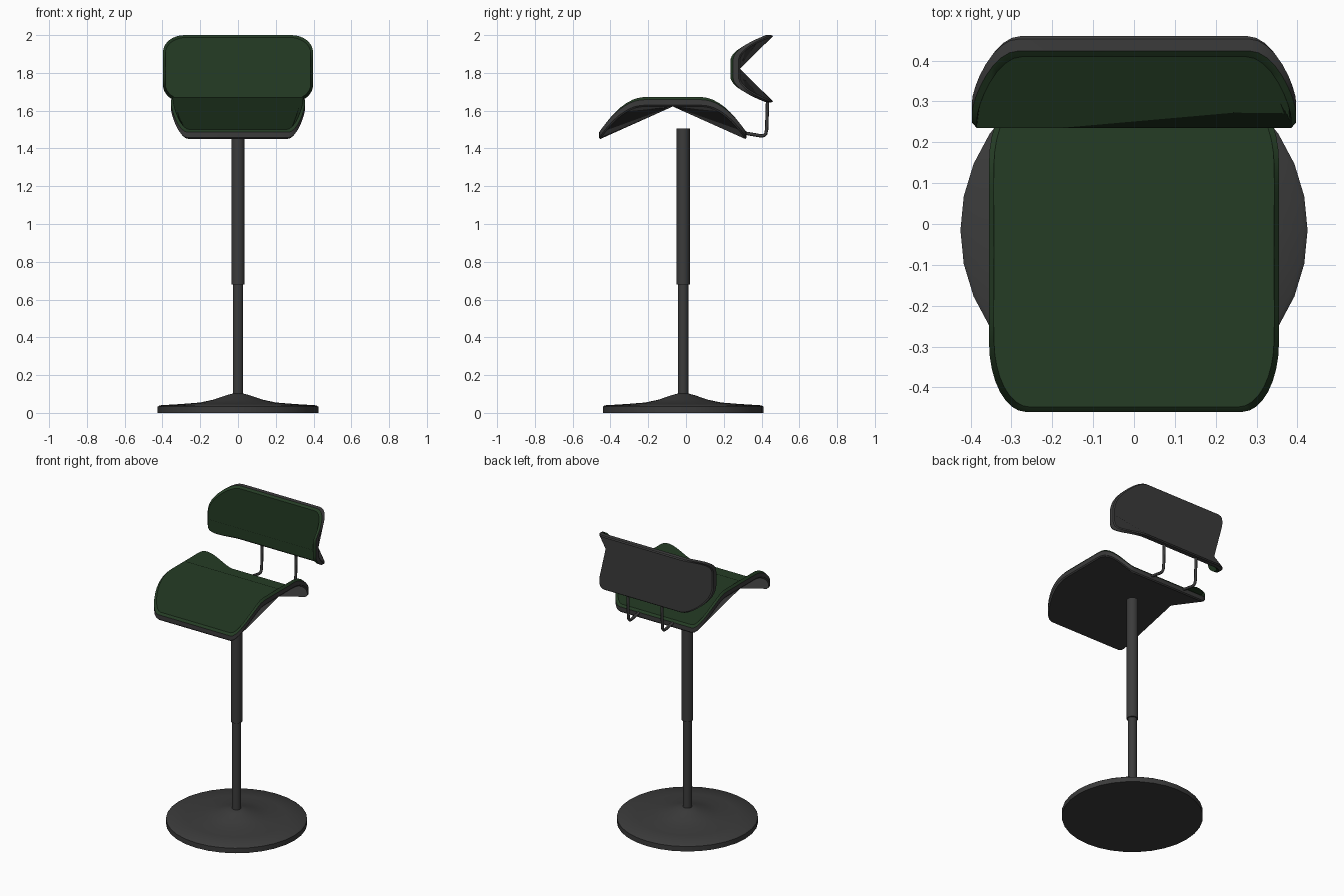
import bpy, bmesh, math
from mathutils import Vector

cube = bpy.data.objects.get("Cube")
if cube:
    bpy.data.objects.remove(cube, do_unlink=True)


def material(name, rgb):
    mat = bpy.data.materials.new(name)
    mat.use_nodes = True
    mat.diffuse_color = (*rgb, 1)
    bsdf = next(n for n in mat.node_tree.nodes if n.type == 'BSDF_PRINCIPLED')
    bsdf.inputs["Base Color"].default_value = (*rgb, 1)
    return mat


GREY = material("dark grey", (0.044, 0.044, 0.044))
GREEN = material("forest green", (0.018, 0.045, 0.018))
POLE_Y = -0.015


def add_object(name, data, mats, location=(0, 0, 0)):
    obj = bpy.data.objects.new(name, data)
    bpy.context.collection.objects.link(obj)
    obj.location = location
    for mat in mats:
        data.materials.append(mat)
    return obj


def smooth(mesh, degrees=35):
    for poly in mesh.polygons:
        poly.use_smooth = True
    mesh.set_sharp_from_angle(angle=math.radians(degrees))


def lathe(name, profile, sides=32):
    """Turn a (radius, height) profile around the pole axis."""
    bm = bmesh.new()
    verts = [bm.verts.new((r, 0, z)) for r, z in profile]
    edges = [bm.edges.new(pair) for pair in zip(verts, verts[1:])]
    bmesh.ops.spin(bm, geom=verts + edges, cent=(0, 0, 0), axis=(0, 0, 1),
                   angle=math.tau, steps=sides)
    bmesh.ops.remove_doubles(bm, verts=bm.verts, dist=0.0005)
    bmesh.ops.recalc_face_normals(bm, faces=bm.faces)
    mesh = bpy.data.meshes.new(name)
    bm.to_mesh(mesh)
    bm.free()
    smooth(mesh)
    return add_object(name, mesh, [GREY], (0, POLE_Y, 0))


def outline(hw, hb, ra, rb, flat):
    """Rounded rectangle, counter-clockwise from the middle of the right side."""
    start, end, arc = flat * hb, hb - rb, 8
    quarter = [(hw, 0)] + [(hw, start + (end - start) * i / 3) for i in range(4)]
    for i in range(1, arc + 1):
        t = math.pi / 2 * i / arc
        quarter.append((hw - ra + ra * math.cos(t), end + rb * math.sin(t)))
    loop = quarter + [(-a, b) for a, b in reversed(quarter)]
    loop += [(-a, -b) for a, b in quarter[1:]]
    loop += [(a, -b) for a, b in reversed(quarter[1:])]
    return loop, len(quarter)


def curved_pad(name, hw, hb, ra, rb, flat, top, drop, location):
    """Bent pad of even thickness; both caps fold along the middle line."""
    loop, n = outline(hw, hb, ra, rb, flat)
    count = len(loop)
    layers = [(0.006, -0.05), (0, -0.043), (0, -0.014), (0.012, 0)]
    verts = []
    for inset, level in layers:
        for a, b in loop:
            u = max(0, (abs(b) / hb - flat) / (1 - flat))
            verts.append((a * (1 - inset / hw), b * (1 - inset / hb),
                          top - drop * u * u + level))

    # rim bands
    faces, colours, normals = [], [], []
    for layer in range(len(layers) - 1):
        base = layer * count
        for i in range(count):
            j = (i + 1) % count
            faces.append((base + i, base + j, base + count + j, base + count + i))
            colours.append(1 if layer == 2 else 0)
            normals.append((0, 0, 0))

    # caps: two sloping panels and the fans that join them to the side rims
    right, left = 0, 2 * n - 1
    cap = [(right, n - 1, n, left), (left, 3 * n - 2, 3 * n - 1, right)]
    for hub, first, last in ((right, 1, n - 1), (left, n, 2 * n - 2),
                             (left, 2 * n, 3 * n - 2), (right, 3 * n - 1, count - 1)):
        cap += [(hub, i, i + 1) for i in range(first, last)]
    shift = (len(layers) - 1) * count
    for face in cap:
        faces.append(tuple(i + shift for i in face))
        colours.append(1)
        normals.append((0, 0, 1))
        faces.append(tuple(reversed(face)))
        colours.append(0)
        normals.append((0, 0, -1))

    mesh = bpy.data.meshes.new(name)
    mesh.from_pydata(verts, [], faces)
    obj = add_object(name, mesh, [GREY, GREEN], location)
    for poly, colour in zip(mesh.polygons, colours):
        poly.material_index = colour
    smooth(mesh)
    # each cap is shaded as one even panel
    mesh.normals_split_custom_set(
        [normals[p.index] for p in mesh.polygons for _ in p.loop_indices])
    return obj


def rod(name, points, radius):
    curve = bpy.data.curves.new(name, 'CURVE')
    curve.dimensions = '3D'
    curve.bevel_depth = radius
    curve.bevel_resolution = 2
    curve.use_fill_caps = True
    spline = curve.splines.new('POLY')
    spline.points.add(len(points) - 1)
    for point, co in zip(spline.points, points):
        point.co = (*co, 1)
    return add_object(name, curve, [GREY])


# base and telescopic pole
lathe("base", [(0, 0), (0.425, 0), (0.425, 0.033), (0.415, 0.04), (0.3, 0.047),
               (0.2, 0.055), (0.13, 0.07), (0.06, 0.094), (0.03, 0.102), (0, 0.102)])
lathe("lower_pole", [(0, 0.09), (0.027, 0.09), (0.027, 0.69), (0, 0.69)])
lathe("upper_pole", [(0, 0.68), (0.035, 0.68), (0.035, 1.505), (0, 1.505)])

# saddle seat and backrest
curved_pad("seat", 0.355, 0.39, 0.09, 0.17, 0.385, 1.672, 0.172, (0, -0.07, 0))
backrest = curved_pad("backrest", 0.397, 0.178, 0.115, 0.09, 0.25, -0.235, 0.175,
                      (0, 0, 1.822))
backrest.rotation_euler.x = math.pi / 2

# bent rods holding the backrest
for side, x in (("left", 0.125), ("right", -0.125)):
    path = [(0.29, 1.485), (0.33, 1.478), (0.395, 1.467), (0.412, 1.468),
            (0.422, 1.478), (0.427, 1.5), (0.432, 1.665)]
    rod("backrest_rod_" + side, [Vector((x, y, z)) for y, z in path], 0.009)
